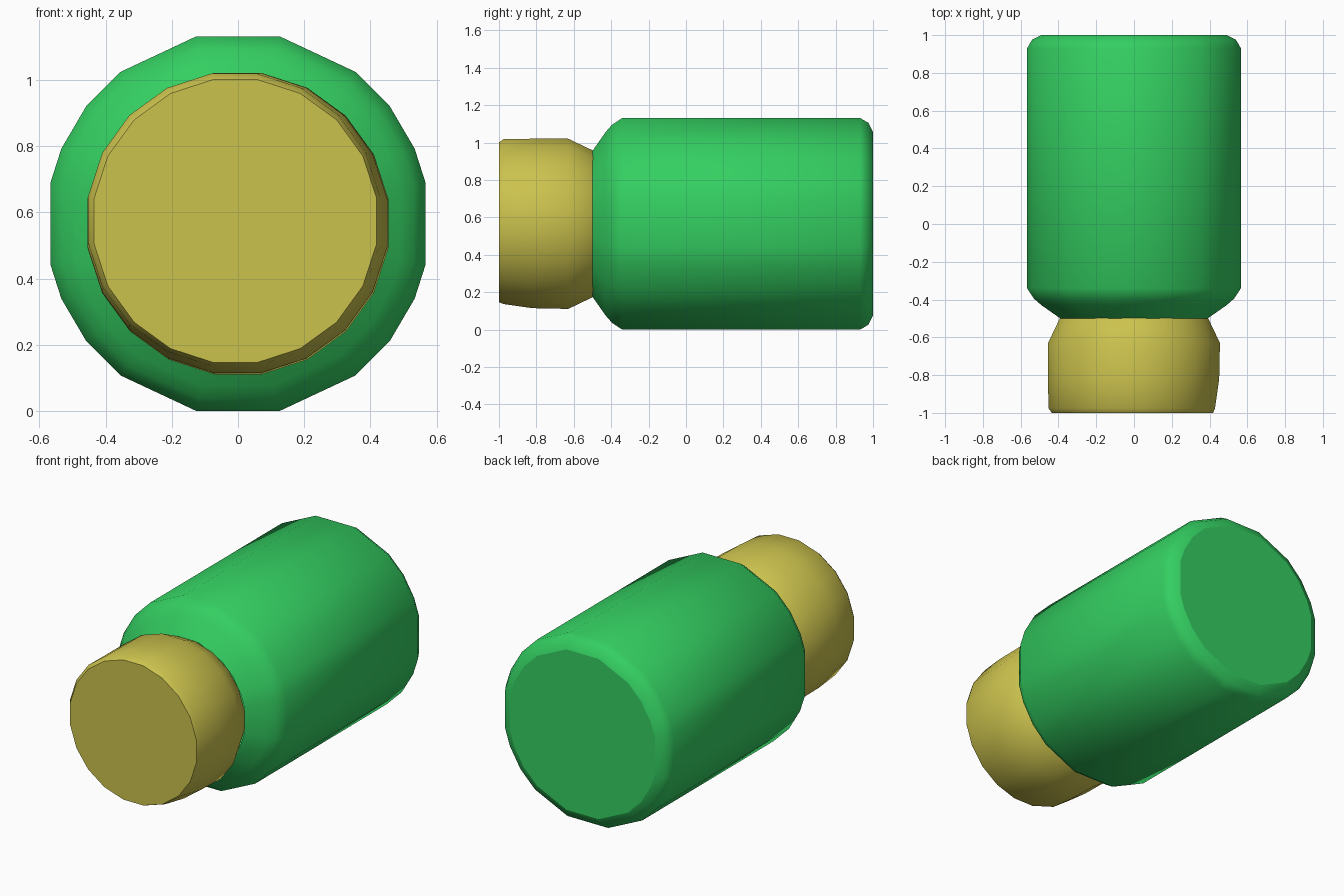
import bpy, bmesh
from math import radians, cos, sin

cube = bpy.data.objects.get("Cube")
if cube:
    bpy.data.objects.remove(cube, do_unlink=True)

AXIS_Z = 0.566


def material(name, colour):
    mat = bpy.data.materials.new(name)
    mat.use_nodes = True
    mat.diffuse_color = colour
    mat.node_tree.nodes["Principled BSDF"].inputs["Base Color"].default_value = colour
    return mat


def lathe(name, profile, angles, mat, cap):
    """Skin rings of (y, radius, x shift, z shift) along y; cap ring index `cap`."""
    bm = bmesh.new()
    stretch = 1 / cos(radians(angles[0]))  # flats touch the given radius
    rings = []
    for y, r, dx, dz in profile:
        rings.append([bm.verts.new((dx + r * stretch * cos(radians(a)), y,
                                    AXIS_Z + dz + r * stretch * sin(radians(a))))
                      for a in angles])
    n = len(angles)
    for a, b in zip(rings, rings[1:]):
        for i in range(n):
            j = (i + 1) % n
            bm.faces.new((a[i], b[i], b[j], a[j])).smooth = True
    end = bm.faces.new(rings[cap] if cap == 0 else rings[cap][::-1])
    end.smooth = False
    for e in end.edges:
        e.smooth = False
    mesh = bpy.data.meshes.new(name)
    bm.to_mesh(mesh)
    bm.free()
    mesh.materials.append(mat)
    obj = bpy.data.objects.new(name, mesh)
    bpy.context.collection.objects.link(obj)
    return obj


green = material("bottle green", (0.034, 0.62, 0.12, 1))
yellow = material("cap yellow", (0.60, 0.54, 0.075, 1))

# Bottle body: sloped shoulder, straight wall, rounded base
quarter = [12.5, 23, 37.7, 52.3, 77.5]
half = quarter + [180 - a for a in reversed(quarter)]
body_angles = half + [a + 180 for a in half]
body = [(-0.50, 0.39), (-0.43, 0.49), (-0.395, 0.53), (-0.34, 0.566),
        (0.93, 0.566), (0.975, 0.54), (1.0, 0.49)]
lathe("bottle_body", [(y, r, 0, 0) for y, r in body], body_angles, green, -1)

# Bottle cap: slightly lopsided front rim, narrowing toward the neck
cap_angles = [9 + 18 * i for i in range(20)]
cap = [(-1.0, 0.427, -0.008, 0.008), (-0.975, 0.441, -0.012, 0.012),
       (-0.82, 0.453, -0.002, 0.002), (-0.63, 0.455, 0, 0),
       (-0.50, 0.393, 0, 0), (-0.49, 0.385, 0, 0)]
lathe("bottle_cap", cap, cap_angles, yellow, 0)
